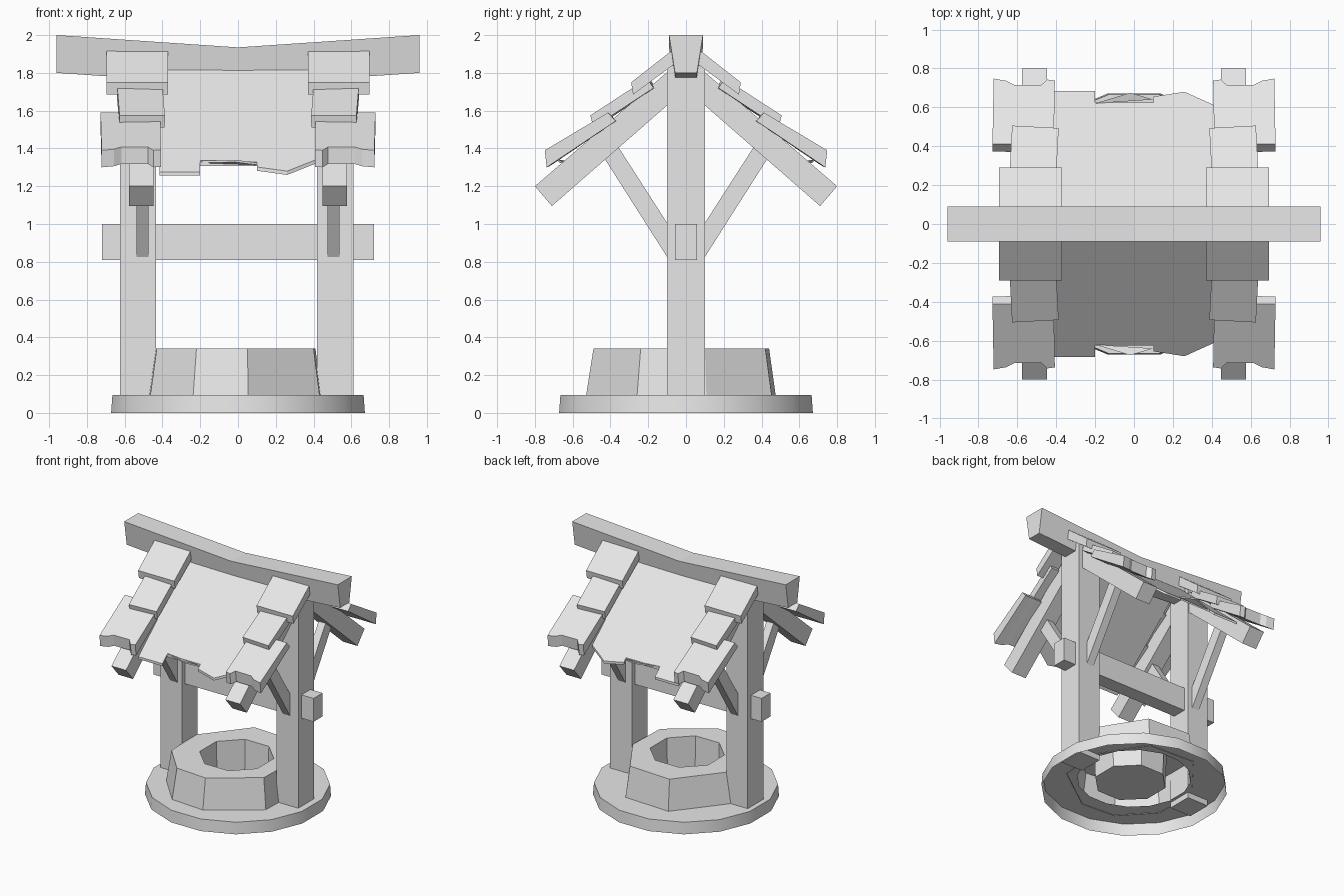
import bpy, bmesh
from math import cos, sin, pi, radians
from mathutils import Matrix, Vector

cube = bpy.data.objects.get("Cube")
if cube:
    bpy.data.objects.remove(cube, do_unlink=True)

GREY = (0.8, 0.8, 0.8, 1)
mat = bpy.data.materials.new("plain grey")
mat.use_nodes = True
mat.diffuse_color = GREY
mat.node_tree.nodes["Principled BSDF"].inputs["Base Color"].default_value = GREY


def finish(name, bm, mirror=(False, False), smooth=False, fix_normals=True):
    if fix_normals:
        bmesh.ops.recalc_face_normals(bm, faces=bm.faces)
    me = bpy.data.meshes.new(name)
    bm.to_mesh(me)
    bm.free()
    me.materials.append(mat)
    ob = bpy.data.objects.new(name, me)
    bpy.context.collection.objects.link(ob)
    if any(mirror):
        mod = ob.modifiers.new("Mirror", "MIRROR")
        mod.use_axis = (mirror[0], mirror[1], False)
    if smooth:
        bpy.ops.object.select_all(action="DESELECT")
        ob.select_set(True)
        bpy.context.view_layer.objects.active = ob
        bpy.ops.object.shade_smooth_by_angle(angle=radians(30))
    return ob


def loft(bm, rings, caps=(True, True)):
    """Skin a series of equal-length closed rings."""
    rows = [[bm.verts.new(p) for p in ring] for ring in rings]
    n = len(rows[0])
    for a, b in zip(rows, rows[1:]):
        for i in range(n):
            j = (i + 1) % n
            bm.faces.new((a[i], a[j], b[j], b[i]))
    if caps[0]:
        bm.faces.new(rows[0][::-1])
    if caps[1]:
        bm.faces.new(rows[-1])


def prism(name, profile, x0, x1, mirror=(False, False)):
    """Extrude a (y, z) profile along x."""
    bm = bmesh.new()
    loft(bm, [[(x, y, z) for y, z in profile] for x in (x0, x1)])
    return finish(name, bm, mirror)


def rect(y, z0, z1):
    return [(-y, z0), (y, z0), (y, z1), (-y, z1)]


def circle(r, z, n, cx=0, cy=0):
    return [(cx + r * cos(2 * pi * (i + 0.5) / n), cy + r * sin(2 * pi * (i + 0.5) / n), z)
            for i in range(n)]


# Stone base: hollow underneath
bm = bmesh.new()
loft(bm, [circle(0.685, 0, 16), circle(0.678, 0.095, 16), circle(0.42, 0.095, 16)], (False, False))
finish("stone_base", bm, smooth=True, fix_normals=False)

# Well wall: uneven eight-sided ring with a sunken shaft and floor
outline = [(0.41, 0.1), (0.21, 0.42), (-0.16, 0.44), (-0.44, 0.09),
           (-0.43, -0.24), (-0.22, -0.47), (0.05, -0.49), (0.40, -0.24)]
outline = outline[::-1]
outline = outline[-1:] + outline[:-1]
outline.sort(key=lambda p: Vector((1, 0)).angle_signed(Vector(p), 0) * -1 % (2 * pi))


def wall(scale, z):
    return [(x * scale, y * scale, z) for x, y in outline]


bm = bmesh.new()
loft(bm, [wall(1.08, 0.09), wall(1, 0.34), circle(0.28, 0.34, 8, 0.01, -0.03),
          circle(0.27, 0.07, 8, 0.01, -0.03)], (False, True))
finish("well_wall", bm, smooth=True, fix_normals=False)

# Posts and winding bar
prism("right_post", rect(0.1, 0.05, 1.84), -0.625, -0.435)
prism("left_post", rect(0.1, 0.05, 1.84), 0.417, 0.612)
prism("cross_bar", rect(0.058, 0.81, 1.0), -0.72, 0.72)

# Rafters and braces
prism("rafter", [(0, 1.89), (0.8, 1.2), (0.71, 1.095), (0, 1.715)], 0.447, 0.577, (True, True))
prism("brace", [(0.09, 0.81), (0.09, 0.99), (0.36, 1.41), (0.44, 1.36)], 0.475, 0.538, (True, True))

# Ridge beam: sagging in the middle, narrower underneath
bm = bmesh.new()
loft(bm, [[(x, -0.058, z - 0.2), (x, 0.058, z - 0.2), (x, 0.09, z), (x, -0.09, z)]
          for x, z in ((-0.96, 2.0), (0, 1.935), (0.96, 2.0))])
finish("ridge_beam", bm)

# Roof panels with a torn eave
bm = bmesh.new()
eave = [(-0.415, 0.685), (-0.2, 0.685), (-0.2, 0.625), (0.1, 0.625),
        (0.1, 0.655), (0.26, 0.68), (0.415, 0.61)]
panel = [(0.415, 0), (-0.415, 0)] + eave
loft(bm, [[(x, y, 1.875 - t - 0.875 * y) for x, y in panel] for t in (0, 0.02)])
finish("roof_panel", bm, (False, True))

# Small raised splinter in the torn notch
bm = bmesh.new()
loft(bm, [[(x, y, z - t) for x, y, z in ((-0.2, 0.62, 1.335), (0.1, 0.64, 1.325), (-0.02, 0.675, 1.34))]
          for t in (0, 0.012)])
finish("roof_splinter", bm, (False, True))


def shingle(name, profile, stations, yaw=0):
    """Wedge board; each station is (x, eave shift along the slope)."""
    (ya, za), (yb, zb), (yc, zc), (yd, zd) = profile
    bm = bmesh.new()
    loft(bm, [[(x, ya, za), (x, yb - s, zb + 0.6 * s), (x, yc - s, zc + 0.6 * s), (x, yd, zd)]
              for x, s in stations])
    mid = Vector(((stations[0][0] + stations[-1][0]) / 2, (ya + yb) / 2, 0))
    bmesh.ops.rotate(bm, verts=bm.verts, cent=mid, matrix=Matrix.Rotation(radians(yaw), 3, "Z"))
    finish(name, bm, (True, True))


# Three overlapping boards at each corner
shingle("upper_shingle", [(0.06, 1.93), (0.29, 1.75), (0.28, 1.685), (0.03, 1.87)],
        [(0.37, 0), (0.695, 0)])
shingle("middle_shingle", [(0.2, 1.77), (0.5, 1.575), (0.485, 1.51), (0.165, 1.72)],
        [(0.395, 0), (0.635, 0)], 3)
shingle("lower_shingle", [(0.41, 1.59), (0.745, 1.39), (0.735, 1.3), (0.37, 1.545)],
        [(0.41, 0.005), (0.45, 0), (0.48, 0.03), (0.62, 0.03), (0.66, 0.01), (0.725, 0)], 1)
